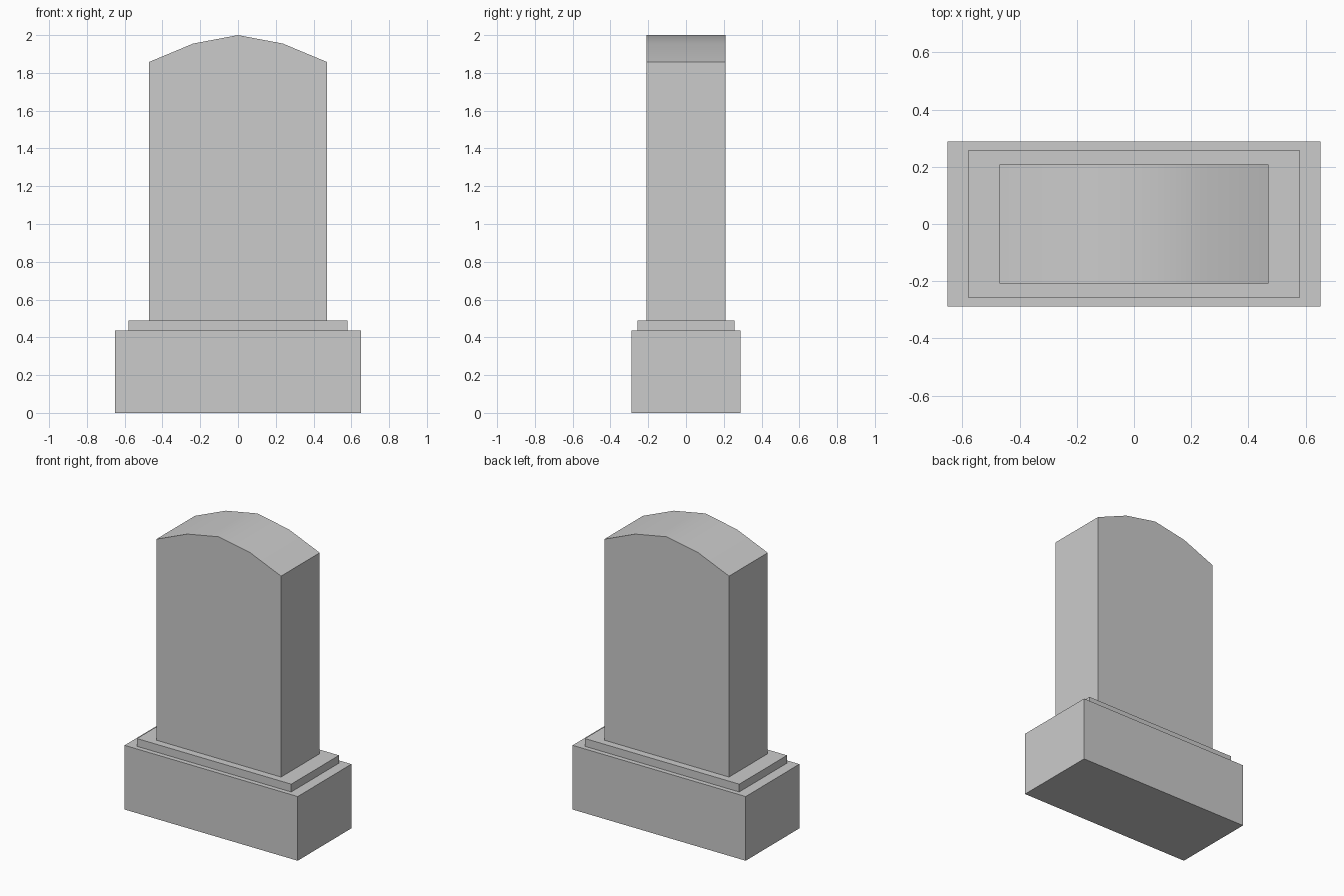
import bpy
import bmesh

if "Cube" in bpy.data.objects:
    bpy.data.objects.remove(bpy.data.objects["Cube"])


def extrude_profile(name, profile, half_depth):
    """Solid from an XZ outline, extruded symmetrically along Y."""
    bm = bmesh.new()
    face = bm.faces.new([bm.verts.new((x, -half_depth, z)) for x, z in profile])
    ext = bmesh.ops.extrude_face_region(bm, geom=[face], use_keep_orig=True)
    back = [v for v in ext["geom"] if isinstance(v, bmesh.types.BMVert)]
    bmesh.ops.translate(bm, verts=back, vec=(0, 2 * half_depth, 0))
    bmesh.ops.recalc_face_normals(bm, faces=bm.faces)
    mesh = bpy.data.meshes.new(name)
    bm.to_mesh(mesh)
    bm.free()
    obj = bpy.data.objects.new(name, mesh)
    bpy.context.collection.objects.link(obj)
    return obj


def block(name, half_width, half_depth, z0, z1):
    return extrude_profile(name, [(-half_width, z0), (half_width, z0),
                                  (half_width, z1), (-half_width, z1)], half_depth)


# Stepped base
block("base", 0.652, 0.289, 0.0, 0.437)
block("plinth", 0.581, 0.257, 0.437, 0.49)

# Upright slab with a faceted arched top
right = [(0.47, 0.49), (0.47, 1.858), (0.238, 1.955)]
left = [(-x, z) for x, z in reversed(right)]
slab = extrude_profile("headstone_slab", right + [(0, 2.0)] + left, 0.208)

# Smooth the shallow arch, keep the corners sharp
bpy.ops.object.select_all(action="DESELECT")
slab.select_set(True)
bpy.context.view_layer.objects.active = slab
bpy.ops.object.shade_smooth_by_angle(angle=0.52)
